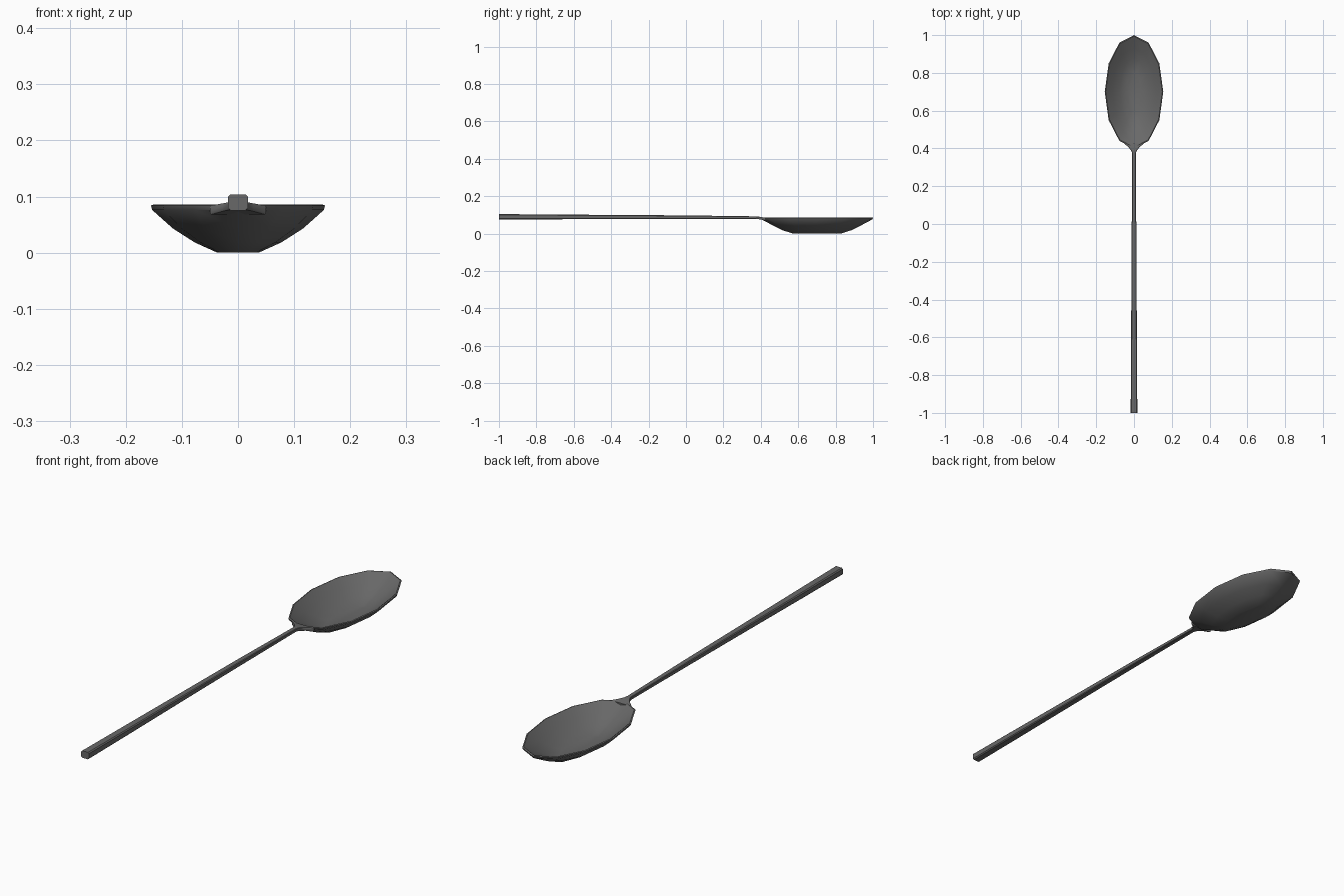
import bpy, bmesh, math

if "Cube" in bpy.data.objects:
    bpy.data.objects.remove(bpy.data.objects["Cube"])

steel = bpy.data.materials.new("dark grey metal")
steel.diffuse_color = (0.14, 0.14, 0.14, 1)
steel.use_nodes = True
steel.node_tree.nodes["Principled BSDF"].inputs["Base Color"].default_value = steel.diffuse_color


def loft(name, rings, angle):
    """Skin a list of equal-length closed rings and cap both ends."""
    bm = bmesh.new()
    loops = [[bm.verts.new(p) for p in ring] for ring in rings]
    n = len(loops[0])
    for a, b in zip(loops, loops[1:]):
        for i in range(n):
            j = (i + 1) % n
            bm.faces.new((a[i], a[j], b[j], b[i]))
    bm.faces.new(loops[0])
    bm.faces.new(loops[-1])
    bmesh.ops.recalc_face_normals(bm, faces=bm.faces)
    mesh = bpy.data.meshes.new(name)
    bm.to_mesh(mesh)
    bm.free()
    mesh.materials.append(steel)
    ob = bpy.data.objects.new(name, mesh)
    bpy.context.collection.objects.link(ob)
    bpy.ops.object.select_all(action='DESELECT')
    bpy.context.view_layer.objects.active = ob
    ob.select_set(True)
    bpy.ops.object.shade_smooth_by_angle(angle=math.radians(angle))
    return ob


def oval(rx, ry, z):
    return [(rx * math.sin(i * math.pi / 6), 0.70 + ry * math.cos(i * math.pi / 6), z)
            for i in range(12)]


def bar(y, w, z0, z1):
    """Rectangular section with chamfered corners."""
    c = 0.15 * min(2 * w, z1 - z0)
    return [(-w + c, y, z0), (w - c, y, z0), (w, y, z0 + c), (w, y, z1 - c),
            (w - c, y, z1), (-w + c, y, z1), (-w, y, z1 - c), (-w, y, z0 + c)]


# bowl: outer shell from the flat base up, over the rim, down the inside
loft("bowl", [oval(*r) for r in (
    (0.037, 0.128, 0.0), (0.077, 0.185, 0.018), (0.116, 0.235, 0.043),
    (0.153, 0.297, 0.076), (0.155, 0.300, 0.084), (0.150, 0.294, 0.086),
    (0.114, 0.232, 0.053), (0.075, 0.181, 0.028), (0.035, 0.124, 0.010))], 40)

# handle: tapering bar that flares into the bowl
loft("handle", [bar(*s) for s in (
    (-1.0, 0.0175, 0.075, 0.104), (-0.75, 0.0165, 0.076, 0.102),
    (-0.3, 0.0135, 0.078, 0.099), (0.0, 0.0120, 0.079, 0.097),
    (0.37, 0.0095, 0.079, 0.092), (0.385, 0.0130, 0.077, 0.091),
    (0.405, 0.0280, 0.074, 0.088), (0.425, 0.0500, 0.068, 0.084))], 40)
